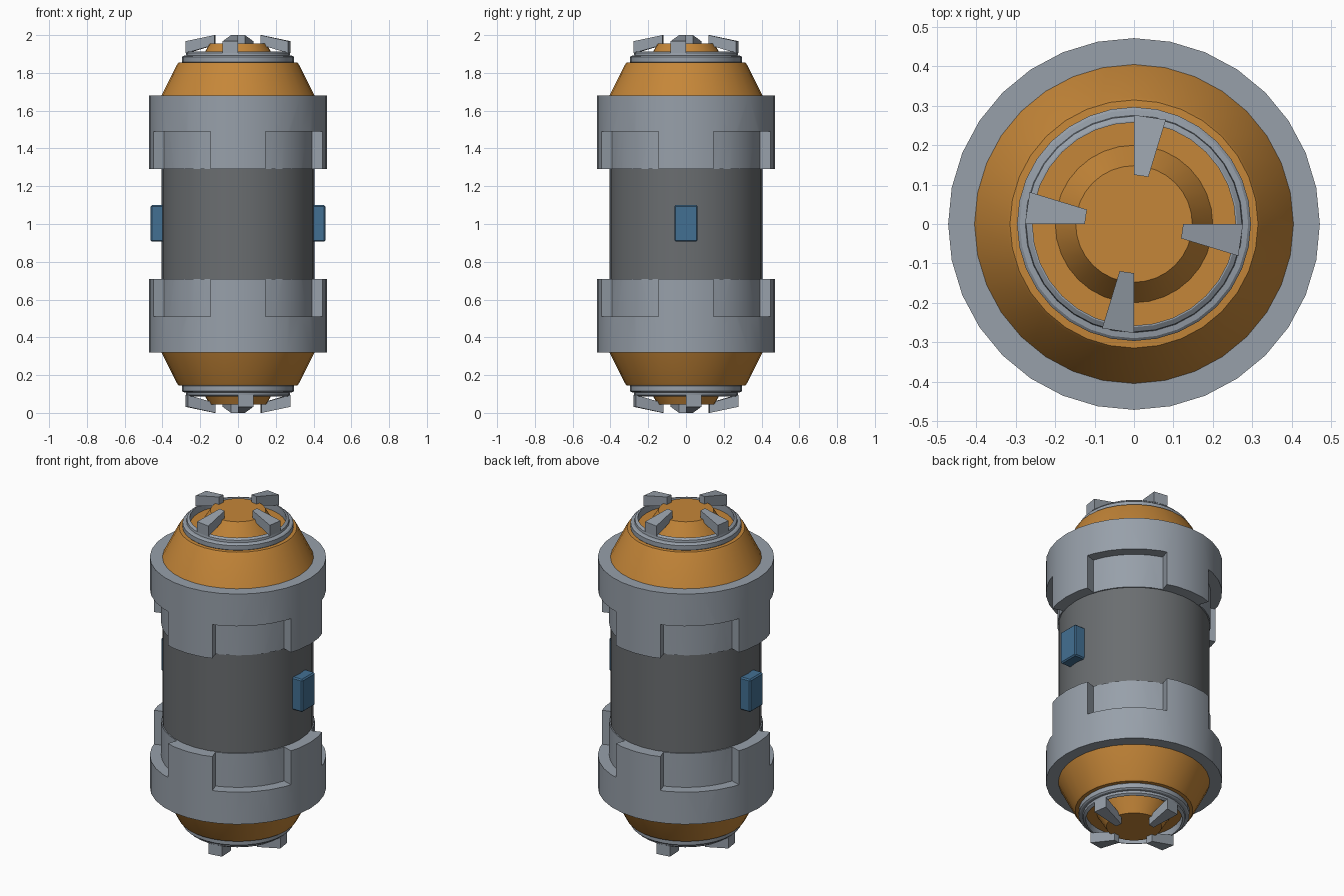
import bpy, bmesh, math
from mathutils import Matrix

if "Cube" in bpy.data.objects:
    bpy.data.objects.remove(bpy.data.objects["Cube"])

SIDES = 32


def material(name, rgb):
    m = bpy.data.materials.new(name)
    m.diffuse_color = (*rgb, 1)
    m.use_nodes = True
    m.node_tree.nodes["Principled BSDF"].inputs["Base Color"].default_value = m.diffuse_color
    return m


light_grey = material("light grey metal", (0.31, 0.35, 0.40))
dark_grey = material("dark grey shell", (0.145, 0.155, 0.163))
orange = material("orange paint", (0.56, 0.24, 0.04))
blue = material("blue plate", (0.055, 0.16, 0.29))


def finish(bm, name, mat):
    bmesh.ops.remove_doubles(bm, verts=bm.verts, dist=1e-5)
    bmesh.ops.recalc_face_normals(bm, faces=bm.faces)
    me = bpy.data.meshes.new(name)
    bm.to_mesh(me)
    bm.free()
    me.materials.append(mat)
    ob = bpy.data.objects.new(name, me)
    bpy.context.collection.objects.link(ob)
    return ob


def select(ob):
    bpy.ops.object.select_all(action='DESELECT')
    ob.select_set(True)
    bpy.context.view_layer.objects.active = ob


def smooth(ob):
    select(ob)
    bpy.ops.object.shade_smooth_by_angle(angle=math.radians(25))


def sweep(bm, profile, a0=0, a1=360, n=SIDES):
    """Turn a closed (radius, z) loop about z; a partial turn gets end caps."""
    full = a1 - a0 == 360
    rings = []
    for i in range(n if full else n + 1):
        a = math.radians(a0 + (a1 - a0) * i / n)
        rings.append([bm.verts.new((r * math.cos(a), r * math.sin(a), z)) for r, z in profile])
    k = len(profile)
    for i in range(n):
        p, q = rings[i], rings[(i + 1) % len(rings)]
        for j in range(k):
            # the axis edge of a solid has no surface
            if profile[j][0] == 0 and profile[(j + 1) % k][0] == 0:
                continue
            bm.faces.new((p[j], q[j], q[(j + 1) % k], p[(j + 1) % k]))
    if not full:
        bm.faces.new(rings[0])
        bm.faces.new(rings[-1])


def lathe(name, profile, mat):
    bm = bmesh.new()
    sweep(bm, profile)
    return finish(bm, name, mat)


def sectors(name, profile, mat, a0, a1, n):
    """Four copies of a partial turn, a quarter turn apart."""
    bm = bmesh.new()
    for q in range(4):
        sweep(bm, profile, a0 + 90 * q, a1 + 90 * q, n)
    return finish(bm, name, mat)


FLIP = (Matrix.Translation((0, 0, 1)) @ Matrix.Rotation(math.pi, 4, 'Y')
        @ Matrix.Translation((0, 0, -1)))

# Main barrel
smooth(lathe("barrel", [(0, 0.4), (0.405, 0.4), (0.405, 1.6), (0, 1.6)], dark_grey))

# Notched collar
collar = lathe("top_collar", [(0.395, 1.29), (0.472, 1.29), (0.472, 1.68), (0.395, 1.68)], light_grey)
cutter = sectors("notch_cutter", [(0.411, 1.2), (0.6, 1.2), (0.6, 1.49), (0.411, 1.49)],
                 light_grey, 18, 72, 6)
cutter.hide_render = True
mod = collar.modifiers.new("notches", 'BOOLEAN')
mod.operation = 'DIFFERENCE'
mod.solver = 'EXACT'
mod.object = cutter
select(collar)
bpy.ops.object.modifier_apply(modifier=mod.name)
bpy.data.objects.remove(cutter)

# Orange end cap with a raised centre
cap = lathe("top_cap", [(0, 1.58), (0.405, 1.58), (0.405, 1.68), (0.322, 1.845), (0.315, 1.854),
                        (0.28, 1.856), (0.27, 1.87), (0.2, 1.87), (0.148, 1.956), (0, 1.956)], orange)

# Stepped rim around the cap opening
rim = lathe("top_rim", [(0.29, 1.85), (0.297, 1.858), (0.297, 1.884), (0.29, 1.89), (0.276, 1.892),
                        (0.274, 1.905), (0.262, 1.913), (0.258, 1.913), (0.258, 1.85)], light_grey)

# Four claws, offset to one side of the axes
claws = sectors("top_claws", [(0.125, 1.948), (0.277, 1.905), (0.277, 1.968), (0.125, 2.0)],
                light_grey, 73, 90, 1)

# Turn the end parts over for the bottom
for ob in (collar, cap, rim, claws):
    if ob is not claws:
        smooth(ob)
    low = ob.copy()
    low.data = ob.data.copy()
    low.name = ob.name.replace("top", "bottom")
    low.data.transform(FLIP)
    bpy.context.collection.objects.link(low)

# Blue plates on the left and right
for side, x in (("left", -1), ("right", 1)):
    bm = bmesh.new()
    bmesh.ops.create_cube(bm, size=1, matrix=Matrix.Translation((x * 0.425, 0, 1.003))
                          @ Matrix.Diagonal((0.076, 0.123, 0.193, 1)))
    bmesh.ops.bevel(bm, geom=bm.edges[:], offset=0.007, segments=1, affect='EDGES')
    finish(bm, side + "_plate", blue)
